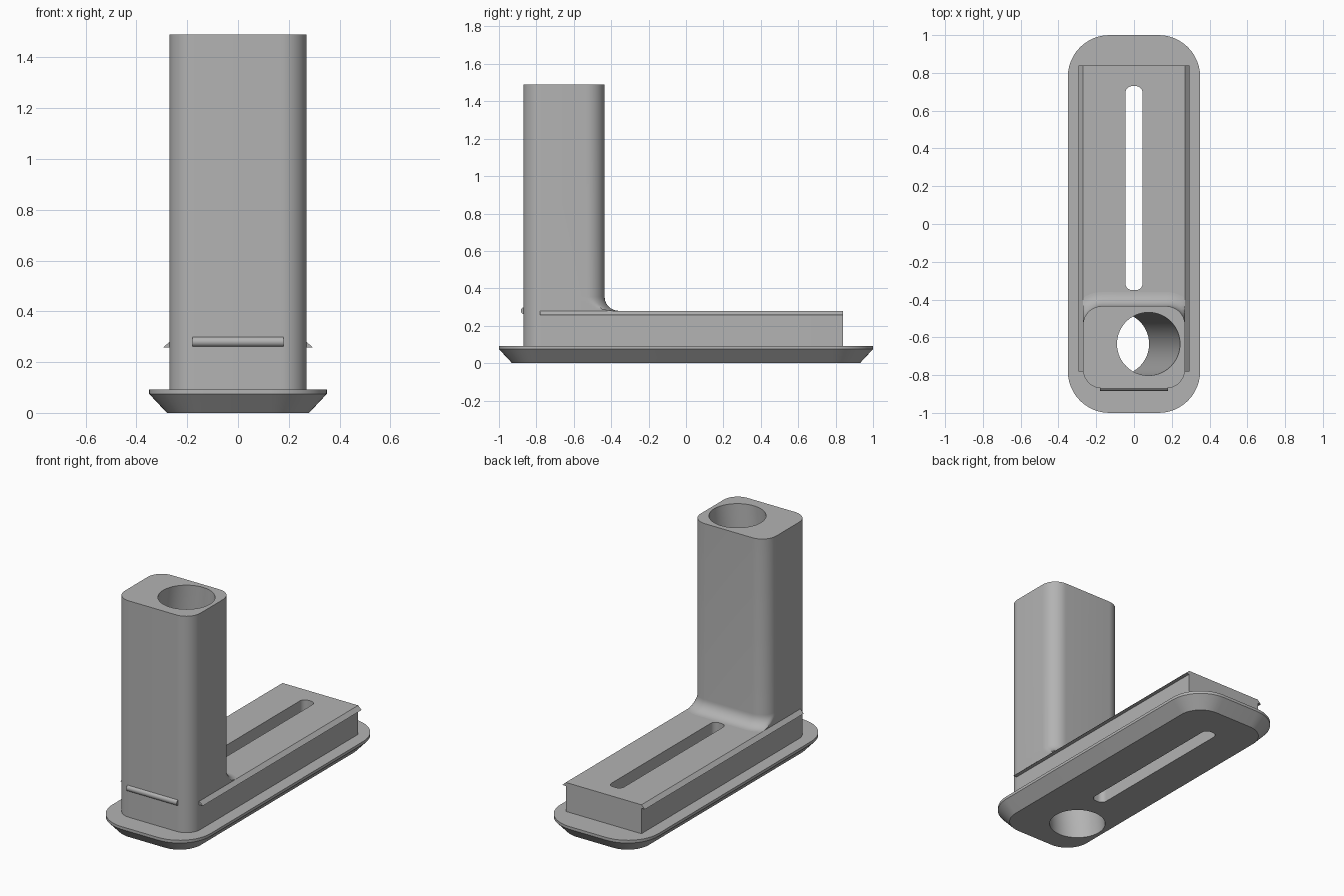
import bpy
import bmesh
from math import sin, cos, pi, radians

old = bpy.data.objects.get("Cube")
if old:
    bpy.data.objects.remove(old, do_unlink=True)

grey = bpy.data.materials.new("plain grey")
grey.use_nodes = True
colour = (0.45, 0.45, 0.45, 1)
grey.diffuse_color = colour
grey.node_tree.nodes["Principled BSDF"].inputs["Base Color"].default_value = colour


def rounded(half, y0, y1, front_r, back_r, z, steps=12):
    """Rounded rectangle outline, counter-clockwise from the back left corner."""
    corners = [(1, y1, -1, back_r, 0), (-1, y1, -1, back_r, 1),
               (-1, y0, 1, front_r, 2), (1, y0, 1, front_r, 3)]
    ring = []
    for side, y, inward, r, quarter in corners:
        cx, cy = side * (half - r), y + inward * r
        for i in range(steps + 1 if r else 1):
            a = (quarter + i / steps) * pi / 2
            ring.append((cx + r * cos(a), cy + r * sin(a), z))
    return ring


def loft(name, rings):
    """Closed solid through outlines that have equal point counts."""
    bm = bmesh.new()
    loops = [[bm.verts.new(p) for p in ring] for ring in rings]
    n = len(loops[0])
    for low, high in zip(loops, loops[1:]):
        for i in range(n):
            j = (i + 1) % n
            bm.faces.new((low[i], low[j], high[j], high[i]))
    bm.faces.new(loops[0][::-1])
    bm.faces.new(loops[-1])
    bmesh.ops.recalc_face_normals(bm, faces=bm.faces)
    mesh = bpy.data.meshes.new(name)
    bm.to_mesh(mesh)
    bm.free()
    obj = bpy.data.objects.new(name, mesh)
    bpy.context.collection.objects.link(obj)
    mesh.materials.append(grey)
    return obj


def activate(obj):
    bpy.ops.object.select_all(action="DESELECT")
    obj.select_set(True)
    bpy.context.view_layer.objects.active = obj


def cut(obj, cutters):
    activate(obj)
    for cutter in cutters:
        mod = obj.modifiers.new("cut", "BOOLEAN")
        mod.operation = "DIFFERENCE"
        mod.solver = "EXACT"
        mod.object = cutter
        bpy.ops.object.modifier_apply(modifier=mod.name)


HALF, FRONT, BACK, TOWER_BACK = 0.27, -0.87, 0.84, -0.435
FLOOR, DECK, TOP, CORNER = 0.093, 0.28, 1.49, 0.1

# Base flange with a chamfered underside
base = loft("base_flange", [
    rounded(0.28, -0.93, 0.93, 0.15, 0.15, 0),
    rounded(0.35, -1, 1, 0.22, 0.22, 0.075),
    rounded(0.35, -1, 1, 0.22, 0.22, FLOOR)])

# Long body, rounded at the front and square at the back
body = loft("body_block", [rounded(HALF, FRONT, BACK, CORNER, 0, z)
                           for z in (FLOOR, DECK)])

# Tower with a fillet flaring onto the deck, trimmed to the body's sides
FILLET = 0.075
rings = []
for i in range(11):
    a = i / 10 * pi / 2
    flare = FILLET * (1 - sin(a))
    z = DECK + FILLET * (1 - cos(a))
    ring = rounded(HALF + flare, FRONT, TOWER_BACK + flare,
                   CORNER + flare, CORNER + flare, z)
    front = rounded(HALF, FRONT, TOWER_BACK, CORNER, CORNER, z)
    half_count = len(ring) // 2
    rings.append([(max(-HALF, min(HALF, x)), y, h)
                  for x, y, h in ring[:half_count]] + front[half_count:])
rings.append(rounded(HALF, FRONT, TOWER_BACK, CORNER, CORNER, TOP))
tower = loft("tower", rings)

# Slanted bore and adjustment slot
bore_rings = []
for z in (-0.1, TOP + 0.1):
    cx = -0.087 + 0.11 * z
    bore_rings.append([(cx + 0.167 * cos(i * pi / 36),
                        -0.635 + 0.167 * sin(i * pi / 36), z) for i in range(72)])
bore = loft("bore_cutter", bore_rings)
slot = loft("slot_cutter", [rounded(0.045, -0.35, 0.73, 0.035, 0.035, z)
                            for z in (-0.1, 0.5)])
cut(base, [bore, slot])
cut(body, [bore, slot])
cut(tower, [bore])
for cutter in (bore, slot):
    bpy.data.objects.remove(cutter, do_unlink=True)

# Wedge snap rails along both sides
rails = []
for side, label in ((1, "left"), (-1, "right")):
    rails.append(loft(label + "_snap_rail", [
        [(side * (HALF - 0.002), y, 0.257), (side * 0.295, y, 0.257),
         (side * HALF, y, DECK), (side * (HALF - 0.002), y, DECK)]
        for y in (-0.78, BACK)]))

# Rounded snap ridge on the front
ridge = loft("front_snap_ridge", [
    [(x, -0.863 + 0.02 * cos(i * pi / 12), DECK + 0.02 * sin(i * pi / 12))
     for i in range(24)] for x in (-0.18, 0.18)])

for obj in (base, body, tower, ridge):
    activate(obj)
    bpy.ops.object.shade_smooth_by_angle(angle=radians(30))
